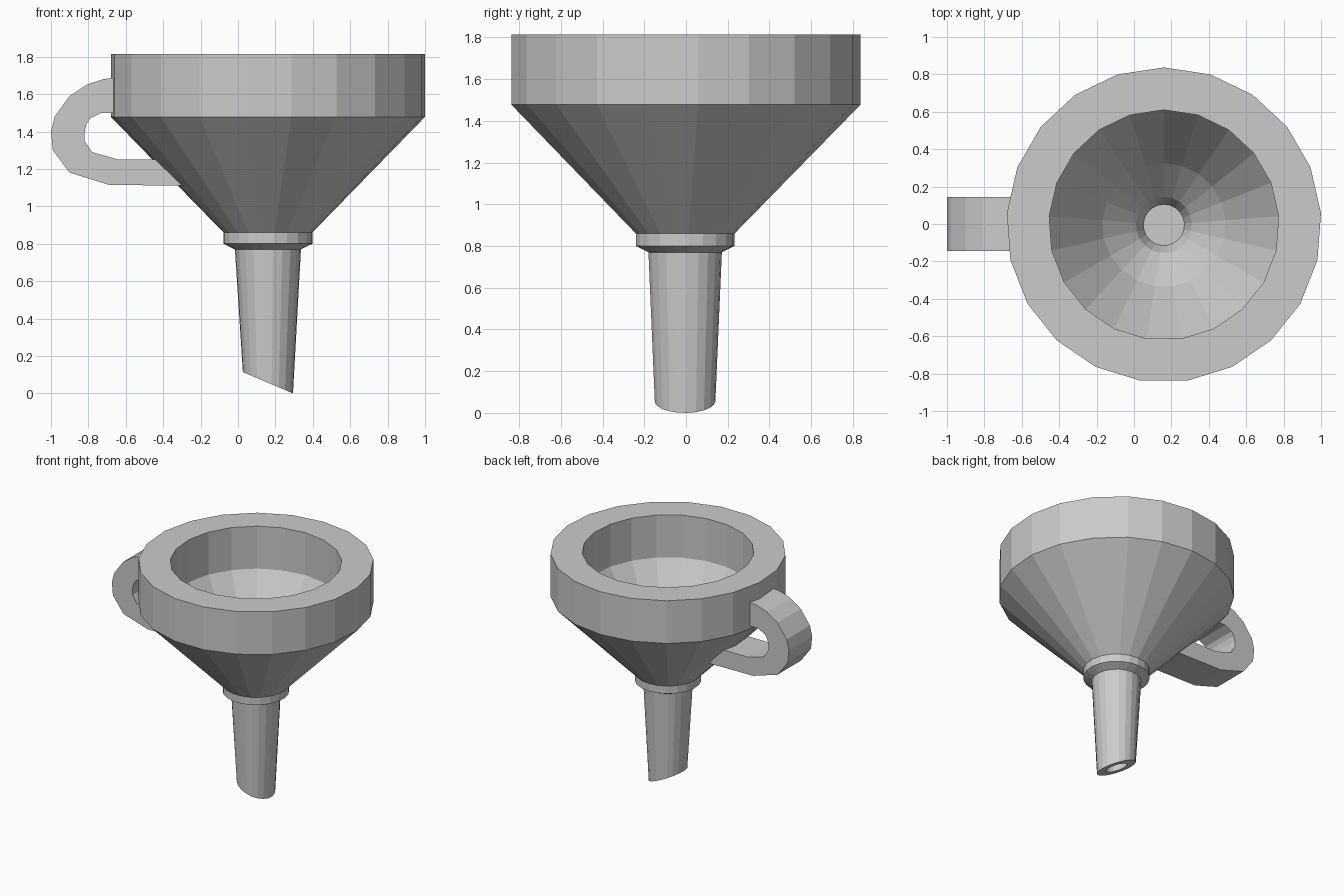
import bpy, bmesh
from math import sin, cos, pi, radians

if "Cube" in bpy.data.objects:
    bpy.data.objects.remove(bpy.data.objects["Cube"], do_unlink=True)

SIDES = 21
AXIS_X, AXIS_Y = 0.16, -0.005
TILT = radians(23)

grey = bpy.data.materials.new("plain_grey")
grey.use_nodes = True
colour = (0.6, 0.6, 0.6, 1)
grey.diffuse_color = colour
grey.node_tree.nodes["Principled BSDF"].inputs["Base Color"].default_value = colour


def finish(name, bm):
    bmesh.ops.recalc_face_normals(bm, faces=bm.faces)
    mesh = bpy.data.meshes.new(name)
    bm.to_mesh(mesh)
    bm.free()
    mesh.materials.append(grey)
    obj = bpy.data.objects.new(name, mesh)
    bpy.context.collection.objects.link(obj)
    return obj


def ring(bm, r, z, tilt):
    verts = []
    for k in range(SIDES):
        a = pi / 2 + 2 * pi * k / SIDES
        x, y = r * cos(a), r * sin(a)
        verts.append(bm.verts.new((AXIS_X + x * cos(tilt), AXIS_Y + y, z - x * sin(tilt))))
    return verts


# Funnel body: radius, height, tilt of each ring, from the inner throat
# over the rim and down the outside to the slanted spout opening
profile = [
    (0.11, 0.77, 0), (0.15, 0.86, 0), (0.33, 1.05, 0),
    (0.615, 1.48, 0), (0.615, 1.815, 0),
    (0.842, 1.815, 0), (0.842, 1.478, 0),
    (0.238, 0.86, 0), (0.238, 0.80, 0), (0.177, 0.77, 0),
    (0.146, 0.057, TILT), (0.08, 0.057, TILT), (0.09, 0.5, 0),
]
bm = bmesh.new()
rings = [ring(bm, *p) for p in profile]
for a, b in zip(rings, rings[1:]):
    for i in range(SIDES):
        j = (i + 1) % SIDES
        bm.faces.new((a[i], a[j], b[j], b[i]))
bm.faces.new(rings[0])
bm.faces.new(rings[-1])
finish("funnel_body", bm)

# Handle: a flat band, outer and inner outline points in pairs
outer = [(-0.64, 1.69), (-0.72, 1.68), (-0.81, 1.65), (-0.90, 1.59), (-0.98, 1.48),
         (-1.0, 1.40), (-0.99, 1.30), (-0.90, 1.18), (-0.69, 1.115), (-0.30, 1.11)]
inner = [(-0.64, 1.50), (-0.69, 1.50), (-0.73, 1.50), (-0.79, 1.47), (-0.81, 1.44),
         (-0.82, 1.40), (-0.82, 1.35), (-0.78, 1.29), (-0.64, 1.25), (-0.42, 1.25)]
bm = bmesh.new()
sections = []
for (ox, oz), (ix, iz) in zip(outer, inner):
    sections.append([bm.verts.new(c) for c in (
        (ox, -0.145, oz), (ox, 0.145, oz), (ix, 0.145, iz), (ix, -0.145, iz))])
for a, b in zip(sections, sections[1:]):
    for i in range(4):
        j = (i + 1) % 4
        bm.faces.new((a[i], a[j], b[j], b[i]))
bm.faces.new(sections[0])
bm.faces.new(sections[-1])
finish("handle", bm)
